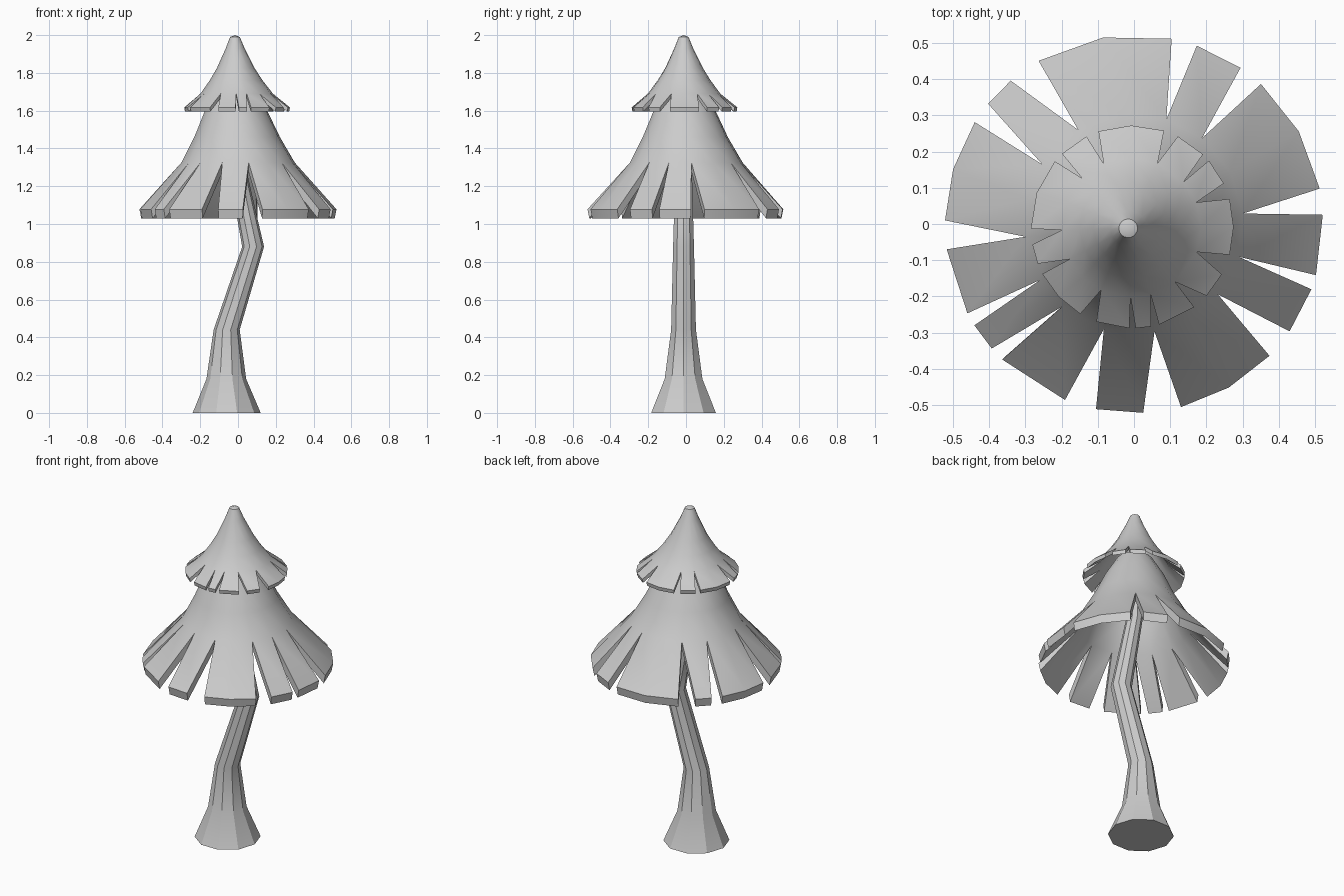
import bpy, bmesh
from math import radians, cos, sin, ceil

if "Cube" in bpy.data.objects:
    bpy.data.objects.remove(bpy.data.objects["Cube"])


def finish(bm, name):
    bmesh.ops.recalc_face_normals(bm, faces=bm.faces)
    me = bpy.data.meshes.new(name)
    bm.to_mesh(me)
    bm.free()
    ob = bpy.data.objects.new(name, me)
    bpy.context.collection.objects.link(ob)
    bpy.ops.object.select_all(action='DESELECT')
    ob.select_set(True)
    bpy.context.view_layer.objects.active = ob
    bpy.ops.object.shade_smooth_by_angle(angle=radians(32))
    return ob


def canopy(name, apex, rings, rim, slits, thick, inset):
    """Cone skirt cut into strips; rings are (radius, z, cx, cy), slits are (rim, tip, rim) angles."""
    cols = []  # (ring angle, rim angle before, rim angle after)
    for i, (lo, tip, hi) in enumerate(slits):
        cols.append((tip, lo, hi))
        nxt = slits[(i + 1) % len(slits)]
        wrap = 360 if i == len(slits) - 1 else 0
        lo2, tip2 = nxt[0] + wrap, nxt[1] + wrap
        n = ceil((lo2 - hi) / 24)
        for k in range(1, n):
            a = hi + (lo2 - hi) * k / n
            cols.append((tip + (tip2 - tip) * k / n, a, a))
    bm = bmesh.new()

    def vert(r, a):
        a = radians(a)
        return bm.verts.new((r[2] + r[0] * cos(a), r[3] + r[0] * sin(a), r[1]))

    top = bm.verts.new(apex)
    grid = [[vert(r, c[0]) for r in rings] for c in cols]
    ends = []
    for _, lo, hi in cols:
        a = vert(rim, lo)
        ends.append((a, a if lo == hi else vert(rim, hi)))
    for i in range(len(cols)):
        j = (i + 1) % len(cols)
        g, h = grid[i], grid[j]
        bm.faces.new((top, g[0], h[0]))
        for k in range(len(rings) - 1):
            bm.faces.new((g[k], g[k + 1], h[k + 1], h[k]))
        bm.faces.new((g[-1], ends[i][1], ends[j][0], h[-1]))
    # underside and strip edges
    ret = bmesh.ops.extrude_face_region(bm, geom=bm.faces[:], use_keep_orig=True)
    for v in ret['geom']:
        if isinstance(v, bmesh.types.BMVert):
            v.co.x *= inset
            v.co.y *= inset
            v.co.z -= thick
    return finish(bm, name)


# trunk: bent, flared tube
path = [(-.06, 0, .18), (-.062, .18, .105), (-.06, .44, .069), (.08, .88, .058),
        (.045, 1.05, .053), (-.015, 1.35, .045), (-.015, 1.6, .03)]
N = 10
bm = bmesh.new()
loops = [[bm.verts.new((x + r * cos(radians(36 * i)), -.013 + r * sin(radians(36 * i)), z))
          for i in range(N)] for x, z, r in path]
for a, b in zip(loops, loops[1:]):
    for i in range(N):
        j = (i + 1) % N
        bm.faces.new((a[i], a[j], b[j], b[i]))
bm.faces.new(loops[0])
bm.faces.new(loops[-1])
finish(bm, "trunk")

# wide lower skirt
canopy("lower_canopy", (-.012, -.01, 1.74),
       [(.10, 1.71, -.012, -.01), (.17, 1.59, -.01, -.008), (.228, 1.46, -.005, -.005),
        (.302, 1.325, 0, 0)],
       (.522, 1.078, 0, 0),
       [(-181.1, -173.3, -172.3), (-151.8, -149.2, -147.6), (-138.8, -131, -134.2),
        (-111.4, -106, -101.6), (-87.2, -79.2, -75.6), (-44.2, -40, -34.6),
        (-20.2, -17.4, -15.7), (2.8, 5.5, 10.8), (47.8, 51.6, 55.7), (70.6, 72.8, 78.5),
        (120.3, 120.7, 130.7), (140.5, 147, 147.4)],
       .048, .982)

# small upper cap
canopy("upper_canopy", (-.016, -.012, 2.0),
       [(.026, 1.99, -.016, -.012), (.05, 1.93, -.015, -.012), (.10, 1.825, -.012, -.01),
        (.14, 1.76, -.01, -.01), (.192, 1.69, -.007, -.01)],
       (.28, 1.617, -.005, -.008),
       [(-179, -178, -170), (-158.7, -153, -152.4), (-120.8, -116, -110.7),
        (-91.6, -90.8, -88), (-79.3, -74, -74.6), (-52.3, -51.2, -42.8),
        (-27.9, -20.5, -16), (16, 21.3, 25.4), (40.8, 41.3, 45.7),
        (63.2, 67.9, 71.7), (109.4, 113.5, 116.8), (133.8, 135, 139.7)],
       .022, .985)
